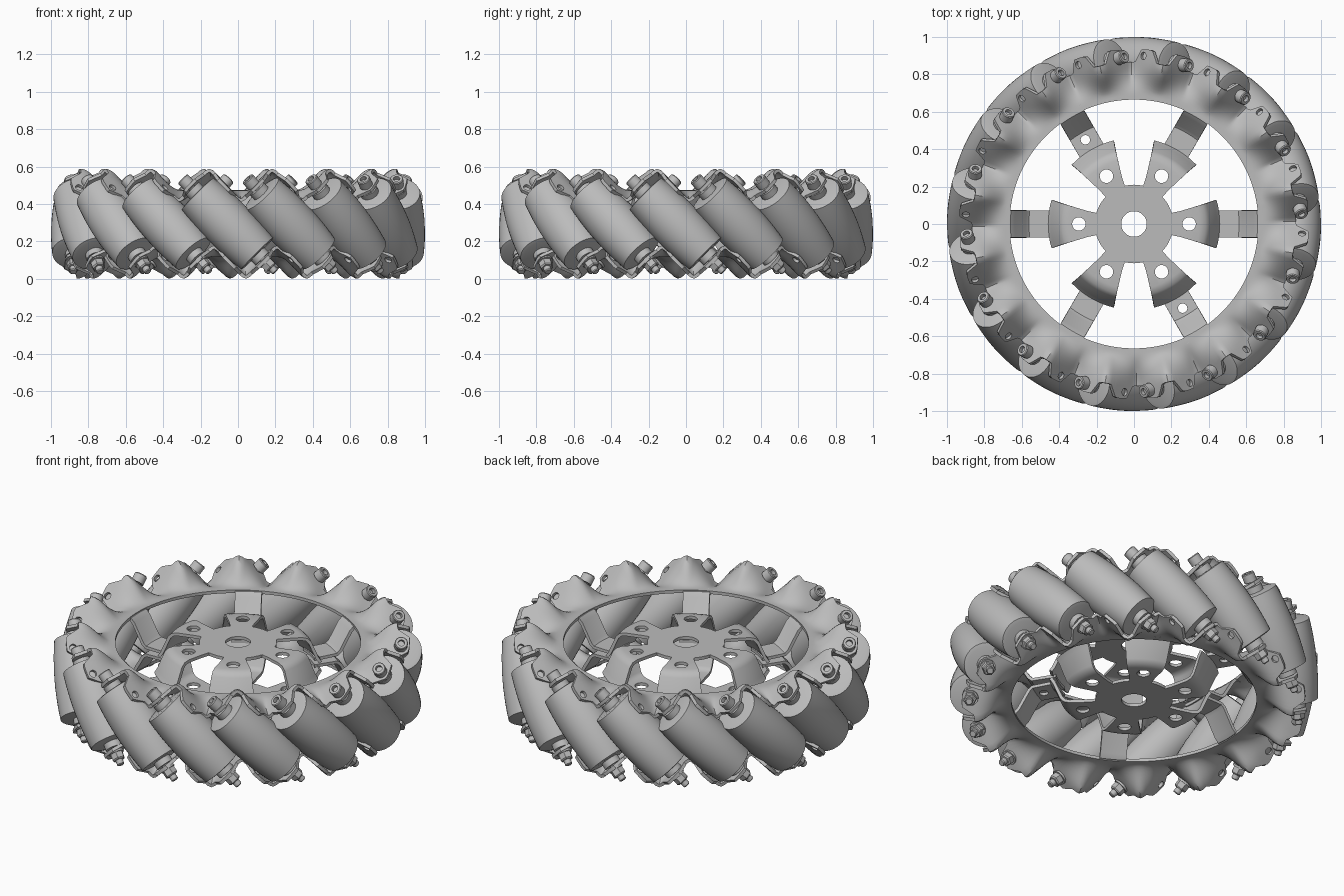
import bpy, bmesh, math
from mathutils import Matrix, Vector

if "Cube" in bpy.data.objects:
    bpy.data.objects.remove(bpy.data.objects["Cube"], do_unlink=True)

MID = 0.295                  # half the wheel height
COUNT = 16                   # rollers
STEP = math.tau / COUNT
PHASE = math.radians(-93.75)  # angle of the first roller
AXLE = 0.865                 # radius of the roller centres
FLAT = 0.465                 # height of the flat sheet parts
SHEET = 0.018

grey = bpy.data.materials.new("metal grey")
grey.use_nodes = True
grey.diffuse_color = (0.5, 0.5, 0.5, 1)
grey.node_tree.nodes["Principled BSDF"].inputs["Base Color"].default_value = (0.5, 0.5, 0.5, 1)


def make(name, bm):
    mesh = bpy.data.meshes.new(name)
    bmesh.ops.recalc_face_normals(bm, faces=bm.faces)
    bm.to_mesh(mesh)
    bm.free()
    mesh.materials.append(grey)
    obj = bpy.data.objects.new(name, mesh)
    bpy.context.collection.objects.link(obj)
    return obj


def grid(rows, closed=False):
    bm = bmesh.new()
    vs = [[bm.verts.new(p) for p in row] for row in rows]
    n = len(rows)
    for i in range(n if closed else n - 1):
        a, b = vs[i], vs[(i + 1) % n]
        for j in range(len(a) - 1):
            bm.faces.new((a[j], b[j], b[j + 1], a[j + 1]))
    return bm


def finished_mesh(obj):
    """Bake the modifiers, drop the object and return its mesh."""
    dg = bpy.context.evaluated_depsgraph_get()
    mesh = bpy.data.meshes.new_from_object(obj.evaluated_get(dg))
    bpy.data.objects.remove(obj, do_unlink=True)
    return mesh


def sheet(bm, holes=()):
    """Thicken a surface and drill holes given as (matrix, radius)."""
    obj = make("sheet", bm)
    mod = obj.modifiers.new("thickness", "SOLIDIFY")
    mod.thickness, mod.offset = SHEET, 0
    cutter = None
    if holes:
        cut = bmesh.new()
        for mat, radius in holes:
            bmesh.ops.create_cone(cut, cap_ends=True, segments=20, radius1=radius,
                                  radius2=radius, depth=0.07, matrix=mat)
        cutter = make("cutter", cut)
        cutter.hide_render = True
        mod = obj.modifiers.new("holes", "BOOLEAN")
        mod.operation, mod.solver, mod.object = "DIFFERENCE", "EXACT", cutter
    mesh = finished_mesh(obj)
    if cutter:
        bpy.data.objects.remove(cutter, do_unlink=True)
    return mesh


def assemble(name, pieces):
    """Join (mesh, matrix) pieces into one object."""
    bm = bmesh.new()
    for mesh, mat in pieces:
        copy = mesh.copy()
        copy.transform(mat)
        if mat.determinant() < 0:
            copy.flip_normals()
        bm.from_mesh(copy)
        bpy.data.meshes.remove(copy)
    return make(name, bm)


def strip(path, holes=()):
    """Radial ribbon along +x from (radius, height, half width) points."""
    rows = []
    for r, z, w in path:
        ys = [w * (k / 4 - 1) for k in range(9)]
        rows.append([(math.sqrt(r * r - y * y), y, z) for y in ys])
    return sheet(grid(rows), holes)


def lathe(profile, sides):
    rows = []
    for k in range(sides):
        a = math.tau * k / sides
        rows.append([(r * math.cos(a), r * math.sin(a), h) for r, h in profile])
    bm = grid(rows, closed=True)
    bmesh.ops.remove_doubles(bm, verts=bm.verts, dist=1e-5)
    return finished_mesh(make("lathe", bm))


def roller_matrix(k):
    a = PHASE + STEP * k
    out = Vector((math.cos(a), math.sin(a), 0))
    tangent = Vector((-out.y, out.x, 0))
    axis = (Vector((0, 0, 1)) - tangent).normalized()
    side = out.cross(axis)
    mat = Matrix((side, -out, axis)).transposed().to_4x4()
    mat = Matrix((out, axis.cross(out), axis)).transposed().to_4x4()
    return Matrix.Translation(out * AXLE + Vector((0, 0, MID))) @ mat


# Wavy rim sheet, bent into one tab for each roller end
PEAK, VALLEY = math.radians(-6.5), math.radians(-17.75)


def rim_point(a, t):
    u = math.tau * (a - PHASE - (PEAK + VALLEY) / 2) / STEP
    wave = math.asin(0.97 * math.sin(u)) / math.asin(0.97)
    notch = max(-1, min(1, 1.8 * math.cos(2 * u)))
    edge = 0.9 + 0.035 * notch
    r = 0.665 + (edge - 0.665) * t
    b = max(0, min(1, (r - 0.69) / 0.17))
    b = b * b * (3 - 2 * b)
    z = FLAT + b * (0.5 + 0.08 * wave - FLAT)
    return (r * math.cos(a), r * math.sin(a), z)


segments = COUNT * 24
rim_rows = [[rim_point(math.tau * i / segments, j / 12) for j in range(13)]
            for i in range(segments)]
tab_holes = []
for k in range(COUNT):
    a = PHASE + STEP * k
    turn = Matrix.Rotation(a + math.radians(0.6), 4, "Z")
    tilt = Matrix.Rotation(math.radians(-45), 4, "X")
    tab_holes.append((turn @ Matrix.Translation((0.9, 0, 0.49)) @ tilt, 0.02))
rim_mesh = sheet(grid(rim_rows, closed=True), tab_holes)

# Half-turn about a roller's radial line carries the top rim to the bottom
radial = Vector((math.cos(PHASE), math.sin(PHASE), 0))
lift = Matrix.Translation((0, 0, MID))
half_turn = lift @ Matrix.Rotation(math.pi, 4, radial) @ lift.inverted()
mirror = lift @ Matrix.Diagonal((1, 1, -1, 1)) @ lift.inverted()

# Spokes drop from the rim to the middle plane
spoke_path = [(r, z, 0.073) for r, z in
              ((0.70, FLAT), (0.665, 0.46), (0.645, 0.44), (0.585, 0.335), (0.565, 0.318), (0.43, 0.315))]
plain_spoke = strip(spoke_path)
drilled_spoke = strip(spoke_path, [(Matrix.Translation((0.52, 0, 0.315)), 0.025)])

# Hub disc with flared arms that bend towards the middle plane
arm_mesh = strip([(0.19, FLAT, 0.055), (0.26, FLAT, 0.07), (0.35, FLAT, 0.096), (0.378, 0.458, 0.104),
                  (0.395, 0.44, 0.109), (0.435, 0.345, 0.122), (0.452, 0.318, 0.128)],
                 [(Matrix.Translation((0.295, 0, FLAT)), 0.036)])
ring = [[(r * math.cos(STEP * k / 4), r * math.sin(STEP * k / 4), FLAT) for r in (0.068, 0.21)]
        for k in range(COUNT * 4)]
disc_mesh = sheet(grid(ring, closed=True))

parts = []
for side, rim_mat, flip in (("top", Matrix(), Matrix()), ("bottom", half_turn, mirror)):
    turns = [flip @ Matrix.Rotation(math.pi / 3 * k, 4, "Z") for k in range(6)]
    spokes = [(drilled_spoke if k % 3 == 2 else plain_spoke, m) for k, m in enumerate(turns)]
    parts.append(assemble(side + "_rim", [(rim_mesh, rim_mat)] + spokes))
    parts.append(assemble(side + "_hub", [(disc_mesh, flip)] + [(arm_mesh, m) for m in turns]))

# Barrel rollers whose bulge fills out the round outline
HALF = 0.23
barrel = [(0, -HALF), (0.1, -HALF)]
for k in range(13):
    s = HALF * (k / 6 - 1)
    barrel.append((1 - math.sqrt(AXLE ** 2 + s * s / 2), s * 0.98))
barrel += [(0.1, HALF), (0, HALF)]
roller_mesh = lathe(barrel, 40)

# Axle bolts: spacers, socket head, washer, hex nut and thread end
spacer_mesh = lathe([(0, -0.265), (0.05, -0.265), (0.05, 0.265), (0, 0.265)], 24)
bolt_mesh = lathe([(0, -0.365), (0.016, -0.365), (0.02, -0.36), (0.02, 0.29), (0.036, 0.29),
                   (0.036, 0.335), (0.032, 0.34), (0.018, 0.34), (0.018, 0.318), (0, 0.318)], 24)
washer_mesh = lathe([(0, -0.295), (0.042, -0.295), (0.042, -0.283), (0, -0.283)], 24)
nut_mesh = lathe([(0, -0.335), (0.031, -0.335), (0.037, -0.328), (0.037, -0.295), (0, -0.295)], 6)

for k in range(COUNT):
    mat = roller_matrix(k)
    parts.append(assemble(f"roller_{k + 1}", [(roller_mesh, mat)]))
    parts.append(assemble(f"axle_bolt_{k + 1}", [(m, mat) for m in
                          (spacer_mesh, bolt_mesh, washer_mesh, nut_mesh)]))

# Smooth the curved sheet and barrels, keep the cut edges sharp
bpy.ops.object.select_all(action="DESELECT")
for obj in parts:
    obj.select_set(True)
bpy.context.view_layer.objects.active = parts[0]
bpy.ops.object.shade_smooth_by_angle(angle=math.radians(35))
